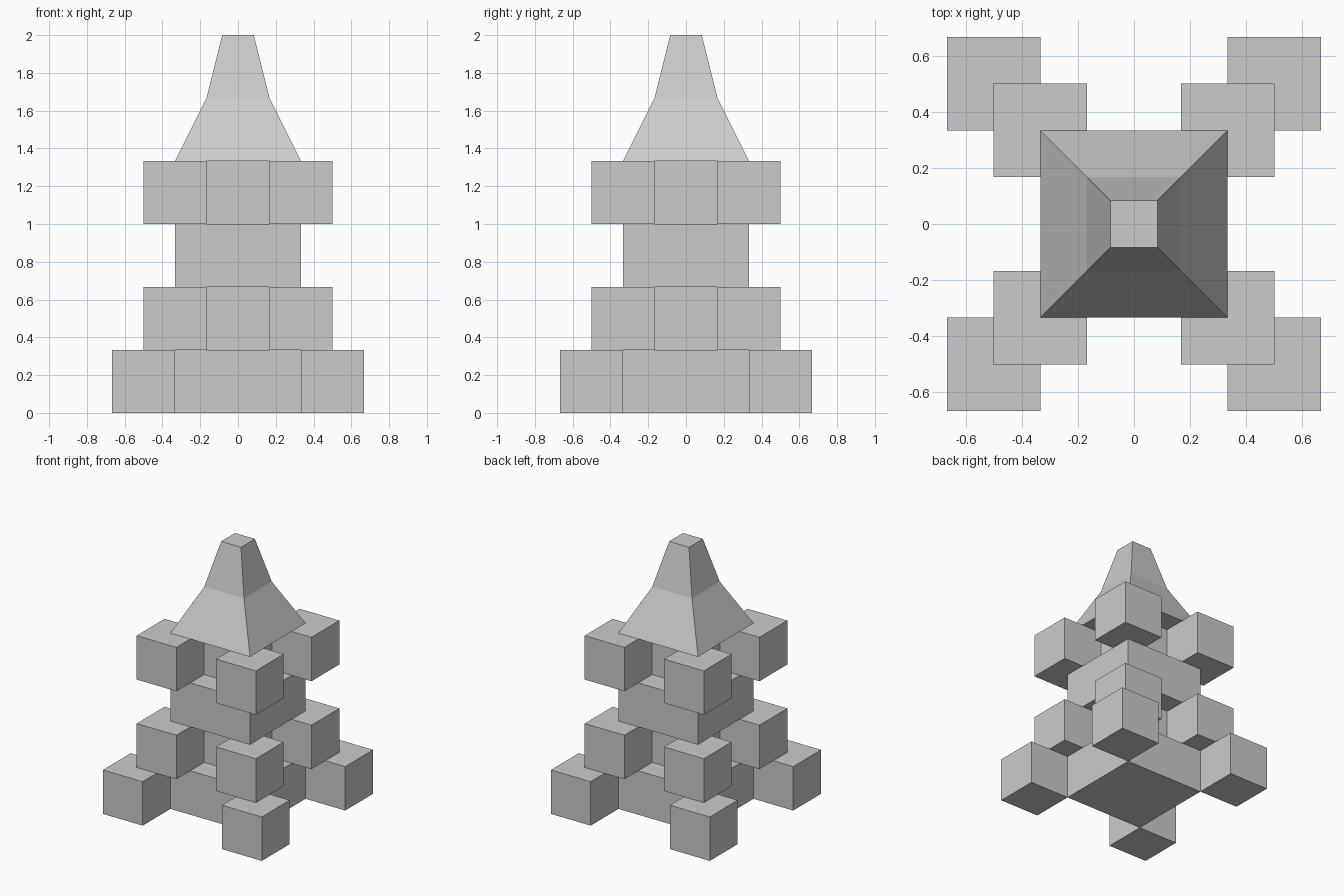
import bpy, bmesh

if "Cube" in bpy.data.objects:
    bpy.data.objects.remove(bpy.data.objects["Cube"])

U = 1 / 3  # height of one layer


def stack(name, rings, cx=0, cy=0):
    """Square-section solid lofted through (z, half_width) rings."""
    bm = bmesh.new()
    loops = []
    for z, h in rings:
        loops.append([bm.verts.new((cx + sx * h, cy + sy * h, z))
                      for sx, sy in ((-1, -1), (1, -1), (1, 1), (-1, 1))])
    for a, b in zip(loops, loops[1:]):
        for i in range(4):
            j = (i + 1) % 4
            bm.faces.new((a[i], a[j], b[j], b[i]))
    bm.faces.new(loops[0][::-1])
    bm.faces.new(loops[-1])
    mesh = bpy.data.meshes.new(name)
    bm.to_mesh(mesh)
    bm.free()
    obj = bpy.data.objects.new(name, mesh)
    bpy.context.collection.objects.link(obj)
    return obj


def corner_cubes(name, level, offset):
    """Four cubes on the diagonals of one layer."""
    for sx in (-1, 1):
        for sy in (-1, 1):
            stack(name, [(level * U, U / 2), ((level + 1) * U, U / 2)],
                  sx * offset, sy * offset)


# Central blocks, alternately wide and narrow
for level, (name, half) in enumerate((("base_block", U), ("lower_core", U / 2),
                                      ("middle_block", U), ("upper_core", U / 2))):
    stack(name, [(level * U, half), ((level + 1) * U, half)])

# Corner cubes
corner_cubes("base_corner_cube", 0, 1.5 * U)
corner_cubes("lower_corner_cube", 1, U)
corner_cubes("upper_corner_cube", 3, U)

# Two-slope spire
stack("spire", [(4 * U, U), (5 * U, U / 2), (6 * U, U / 4)])
